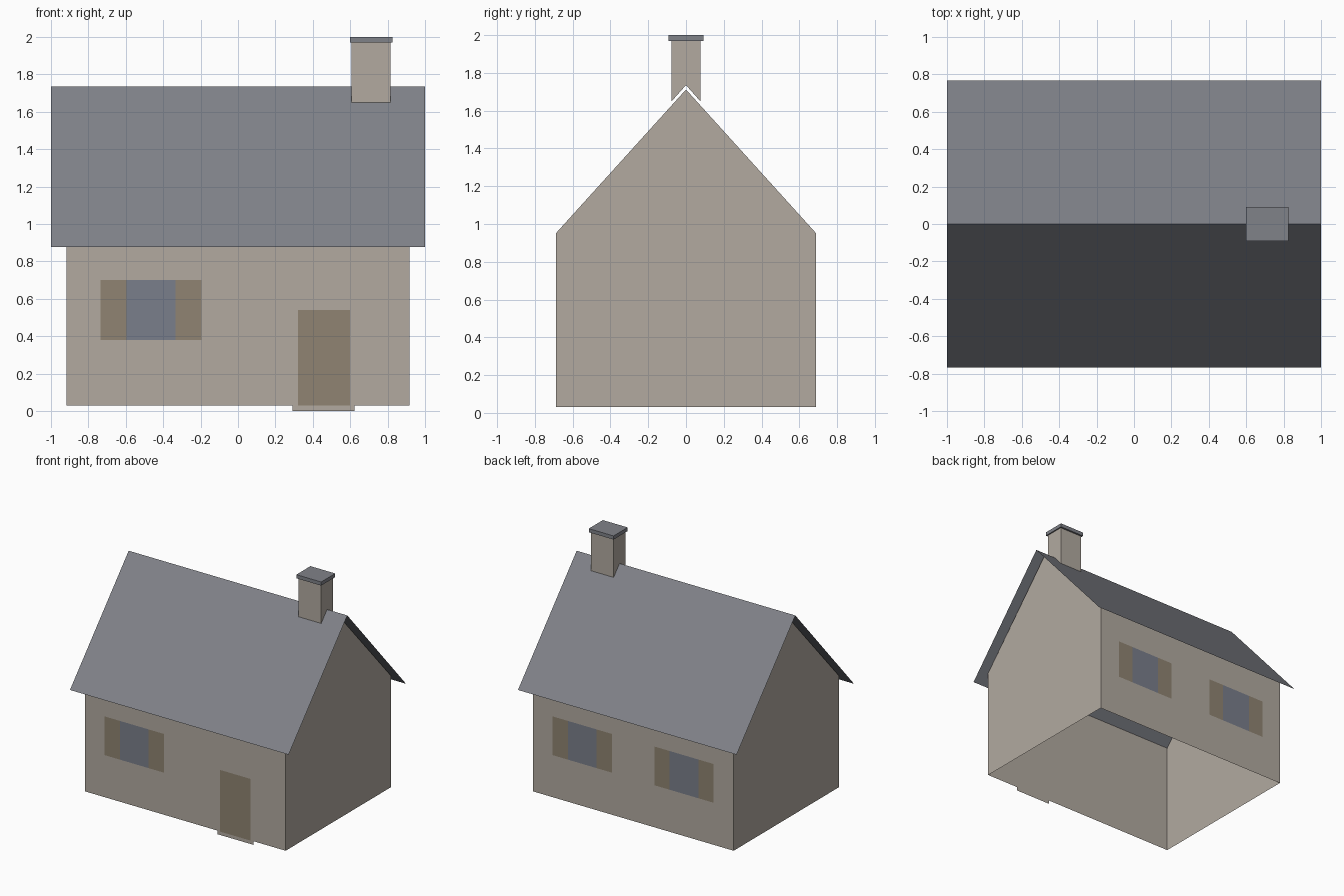
import bpy

if "Cube" in bpy.data.objects:
    bpy.data.objects.remove(bpy.data.objects["Cube"])

def material(name, rgb):
    lin = [((c / 255 + 0.055) / 1.055) ** 2.4 for c in rgb]
    m = bpy.data.materials.new(name)
    m.diffuse_color = (*lin, 1)
    m.use_nodes = True
    m.node_tree.nodes["Principled BSDF"].inputs["Base Color"].default_value = m.diffuse_color
    return m

STONE = material("beige stone", (178, 170, 160))
SLATE = material("grey slate", (128, 130, 137))
GLASS = material("blue grey glass", (122, 127, 139))
WOOD = material("brown wood", (144, 132, 114))

def mesh_object(name, verts, faces, mat):
    me = bpy.data.meshes.new(name)
    me.from_pydata(verts, [], faces)
    me.materials.append(mat)
    ob = bpy.data.objects.new(name, me)
    bpy.context.collection.objects.link(ob)
    return ob

def prism(name, profile, x0, x1, mat, skip=(), ends=True):
    """Extrude a (y, z) profile, counter-clockwise seen from +x, along x."""
    n = len(profile)
    verts = [(x, y, z) for x in (x0, x1) for y, z in profile]
    faces = [(i, (i + 1) % n, n + (i + 1) % n, n + i) for i in range(n) if i not in skip]
    if ends:
        faces += [tuple(reversed(range(n))), tuple(range(n, 2 * n))]
    return mesh_object(name, verts, faces, mat)

def panel(name, x0, x1, z0, z1, y, mat):
    """Flat upright panel facing away from the house centre."""
    verts = [(x0, y, z0), (x1, y, z0), (x1, y, z1), (x0, y, z1)]
    return mesh_object(name, verts, [(0, 1, 2, 3) if y < 0 else (3, 2, 1, 0)], mat)

WALL_X, WALL_Y, BASE = 0.917, 0.687, 0.03
EAVE_Y, EAVE_Z, RIDGE = 0.767, 0.877, 1.735

# Walls with gables, open below and under the roof
prism("walls", [(-WALL_Y, BASE), (WALL_Y, BASE), (WALL_Y, 0.953), (0, 1.712), (-WALL_Y, 0.953)],
      -WALL_X, WALL_X, STONE, skip=(0, 2, 3))

# Thin roof sheet with two slopes
prism("roof", [(EAVE_Y, EAVE_Z), (0, RIDGE), (-EAVE_Y, EAVE_Z)], -1, 1, SLATE,
      skip=(2,), ends=False)

# Chimney, its foot following the roof slopes
CH_Y = 0.077
foot = RIDGE - CH_Y * (RIDGE - EAVE_Z) / EAVE_Y
prism("chimney", [(-CH_Y, foot), (0, RIDGE), (CH_Y, foot), (CH_Y, 1.97), (-CH_Y, 1.97)],
      0.608, 0.815, STONE, skip=(0, 1, 3))
prism("chimney_cap", [(-0.092, 1.97), (0.092, 1.97), (0.092, 2.0), (-0.092, 2.0)],
      0.598, 0.825, SLATE)

# Door and step
FACE = WALL_Y + 0.004
panel("door", 0.32, 0.60, BASE, 0.54, -FACE, WOOD)
panel("door_step", 0.292, 0.622, 0, BASE, -WALL_Y, STONE)

# Shuttered windows: one in front, two at the back
for label, cx, y in (("front", -0.465, -FACE), ("back_left", -0.465, FACE), ("back_right", 0.465, FACE)):
    panel(label + "_window_glass", cx - 0.131, cx + 0.131, 0.38, 0.70, y, GLASS)
    for side, s in (("left", -1), ("right", 1)):
        a, b = sorted((cx + s * 0.131, cx + s * 0.27))
        panel(f"{label}_{side}_shutter", a, b, 0.38, 0.70, y, WOOD)
